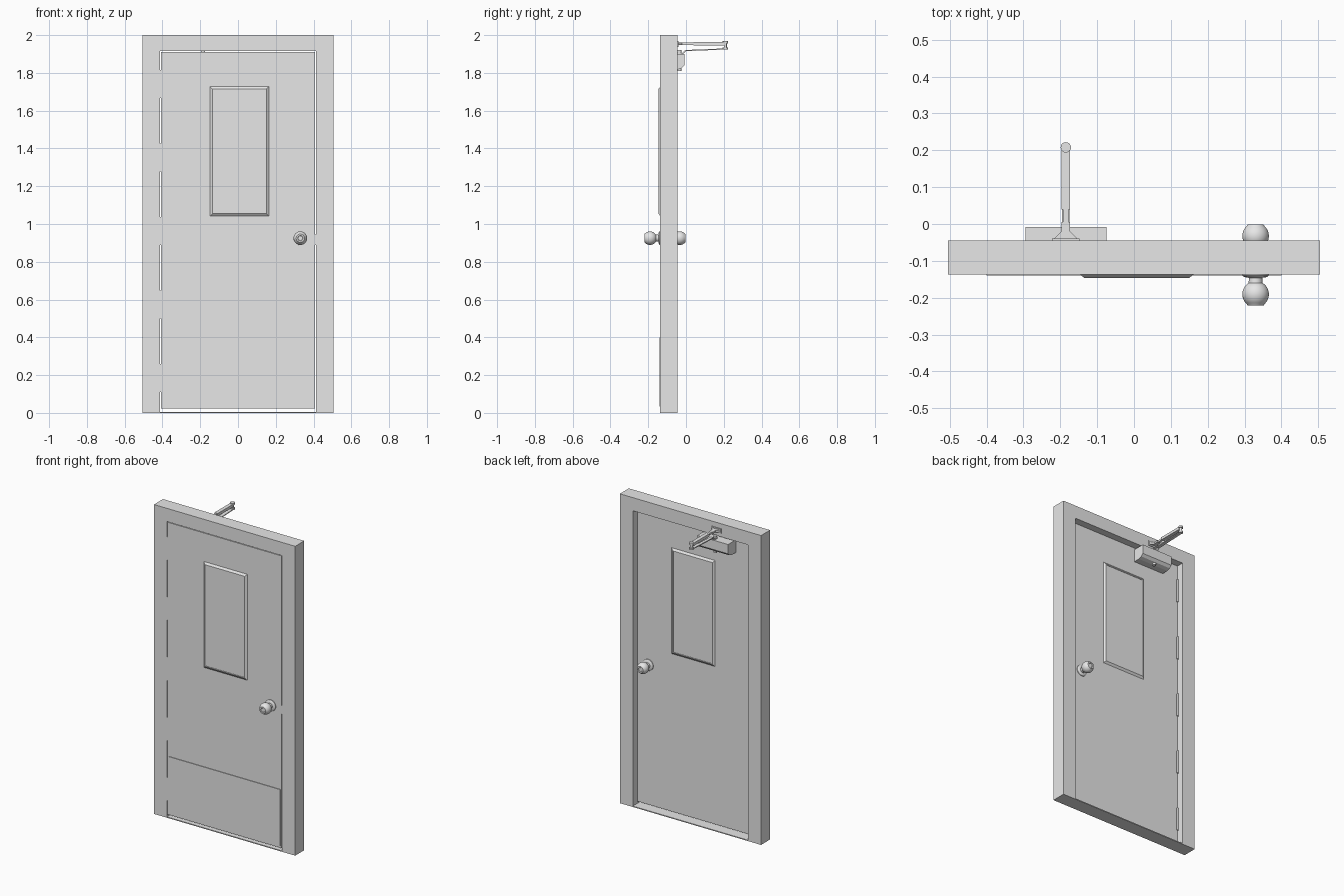
import bpy, bmesh, math
from mathutils import Vector

if "Cube" in bpy.data.objects:
    bpy.data.objects.remove(bpy.data.objects["Cube"])

grey = bpy.data.materials.new("light_grey")
grey.diffuse_color = (0.8, 0.8, 0.8, 1)
grey.use_nodes = True
grey.node_tree.nodes["Principled BSDF"].inputs["Base Color"].default_value = grey.diffuse_color


def finish(name, bm, smooth=False):
    bmesh.ops.recalc_face_normals(bm, faces=bm.faces)
    me = bpy.data.meshes.new(name)
    bm.to_mesh(me)
    bm.free()
    me.materials.append(grey)
    ob = bpy.data.objects.new(name, me)
    bpy.context.collection.objects.link(ob)
    if smooth:
        bpy.ops.object.select_all(action='DESELECT')
        ob.select_set(True)
        bpy.context.view_layer.objects.active = ob
        bpy.ops.object.shade_smooth_by_angle(angle=math.radians(35))
    return ob


def prism(name, pts, vec):
    """Extrude a flat outline of 3D points along a vector."""
    bm = bmesh.new()
    face = bm.faces.new([bm.verts.new(p) for p in pts])
    new = bmesh.ops.extrude_face_region(bm, geom=[face], use_keep_orig=True)["geom"]
    bmesh.ops.translate(bm, vec=vec, verts=[g for g in new if isinstance(g, bmesh.types.BMVert)])
    return finish(name, bm)


def box(name, x0, x1, y0, y1, z0, z1):
    return prism(name, [(x0, y0, z0), (x1, y0, z0), (x1, y0, z1), (x0, y0, z1)], (0, y1 - y0, 0))


def lathe(name, profile, centre, axis, n=32):
    """Revolve (radius, distance) pairs around an axis; ends are capped."""
    rot = Vector((0, 0, 1)).rotation_difference(Vector(axis))
    bm = bmesh.new()
    rings = []
    for r, d in profile:
        rings.append([bm.verts.new(Vector(centre) + rot @ Vector(
            (r * math.cos(a), r * math.sin(a), d)))
            for a in (2 * math.pi * i / n for i in range(n))])
    for a, b in zip(rings, rings[1:]):
        for i in range(n):
            bm.faces.new((a[i], a[(i + 1) % n], b[(i + 1) % n], b[i]))
    bm.faces.new(rings[0])
    bm.faces.new(rings[-1])
    return finish(name, bm, True)


FRONT, BACK = -0.137, -0.045      # frame depth
D_FRONT, D_BACK = -0.136, -0.087  # door depth

# Door frame: one arch-shaped outline
prism("door_frame", [(-.505, FRONT, 0), (-.412, FRONT, 0), (-.412, FRONT, 1.915), (.412, FRONT, 1.915),
                     (.412, FRONT, 0), (.505, FRONT, 0), (.505, FRONT, 2), (-.505, FRONT, 2)],
      (0, BACK - FRONT, 0))
box("threshold", -.412, .412, FRONT, BACK, 0, .006)

# Door leaf and kick plate
box("door_leaf", -.408, .408, D_FRONT, D_BACK, .022, 1.911)
box("kick_plate", -.4, .4, -.140, D_FRONT, .035, .4)


# Raised window trim with a slightly sunk pane
def window(name, y, side):
    bm = bmesh.new()
    loops = []
    for inset, out in ((0, 0), (.013, .01), (.017, .01), (.017, .007)):
        x0, x1, z0, z1 = -.148 + inset, .163 - inset, 1.042 + inset, 1.727 - inset
        yy = y + side * out
        loops.append([bm.verts.new(p) for p in
                      ((x0, yy, z0), (x1, yy, z0), (x1, yy, z1), (x0, yy, z1))])
    for a, b in zip(loops, loops[1:]):
        for i in range(4):
            bm.faces.new((a[i], a[(i + 1) % 4], b[(i + 1) % 4], b[i]))
    bm.faces.new(loops[0])
    bm.faces.new(loops[-1])
    finish(name, bm)


window("window_front", D_FRONT, -1)
window("window_back", D_BACK, 1)

# Door knobs: rose, neck, ball with a flat end and a small lock button
ball = [(.036 * math.sin(t), .0545 - .036 * math.cos(t))
        for t in (math.radians(32 + i * 105 / 12) for i in range(13))]
knob = [(.036, 0), (.036, .004), (.031, .008), (.018, .010)] + ball + \
       [(.022, .085), (.014, .085), (.012, .082), (.004, .082)]
lathe("knob_front", knob, (.33, D_FRONT, .925), (0, -1, 0))
lathe("knob_back", knob, (.33, D_BACK, .925), (0, 1, 0))
box("latch", .395, .414, -.1365, D_BACK - .01, .89, .945)

# Hinges: leaf in the gap and a barrel at the back of the door
for i in range(5):
    z = .185 + .389 * i
    box("hinge_leaf", -.413, -.407, -.1355, D_BACK, z - .075, z + .075)
    lathe("hinge_barrel", [(.006, -.075), (.006, .075)], (-.407, D_BACK + .003, z), (0, 0, 1), 12)

# Door closer body with chamfered lower edge
prism("closer_body", [(-.295, D_BACK, 1.818), (-.295, -.045, 1.818), (-.295, -.022, 1.825),
                      (-.295, -.008, 1.84), (-.295, -.008, 1.9), (-.295, D_BACK, 1.9)], (.22, 0, 0))
lathe("closer_spindle", [(.011, 0), (.011, .11)], (-.185, -.035, 1.81), (0, 0, 1), 16)

# Closer arm: wall shoe, neck, upper rod, elbow pin and lower bent arm
AX = -.185
box("shoe_plate", AX - .037, AX + .037, BACK, BACK + .005, 1.938, 1.968)
prism("shoe", [(AX - .037, BACK, 1.947), (AX + .037, BACK, 1.947), (AX + .012, -.02, 1.947),
               (AX + .012, .005, 1.947), (AX - .012, .005, 1.947), (AX - .012, -.02, 1.947)], (0, 0, .013))
box("arm_neck", AX - .007, AX + .007, .0, .045, 1.948, 1.96)
box("upper_arm", AX - .012, AX + .012, .04, .205, 1.945, 1.963)
lathe("elbow_pin", [(.014, 0), (.014, .01), (.008, .01), (.008, .032), (.014, .032), (.014, .044)],
      (AX, .208, 1.924), (0, 0, 1), 20)
prism("lower_arm", [(AX - .01, .215, 1.924), (AX - .01, .215, 1.93), (AX - .01, -.004, 1.921),
                    (AX - .01, -.02, 1.906), (AX - .01, -.045, 1.906), (AX - .01, -.045, 1.9),
                    (AX - .01, -.016, 1.9), (AX - .01, .0, 1.915)], (.02, 0, 0))
